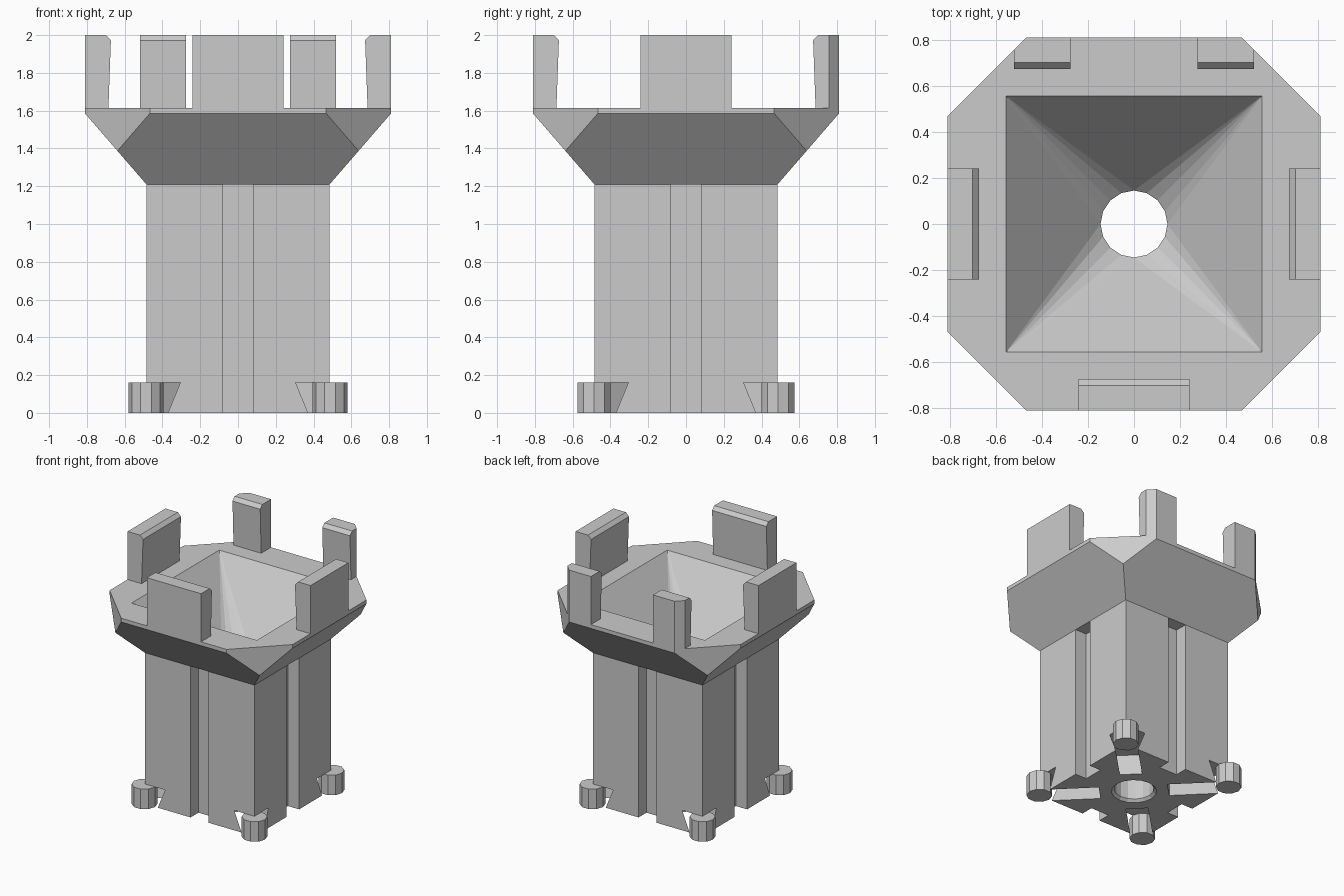
import bpy, bmesh, math
from mathutils import Matrix, Vector

cube = bpy.data.objects.get("Cube")
if cube:
    bpy.data.objects.remove(cube, do_unlink=True)

HALF, RIM, TOP, FLARE = 0.485, 0.81, 1.615, 1.21

stone = bpy.data.materials.new("stone_grey")
stone.use_nodes = True
GREY = (0.6, 0.6, 0.6, 1)
stone.diffuse_color = GREY
stone.node_tree.nodes["Principled BSDF"].inputs["Base Color"].default_value = GREY


def ring(radius, z, sides):
    """Points of a regular polygon at height z."""
    return [(radius * math.cos(math.tau * i / sides),
             radius * math.sin(math.tau * i / sides), z) for i in range(sides)]


def square(half, z):
    return [(x, y, z) for x in (-half, half) for y in (-half, half)]


def octagon(z):
    """Rim outline with cut corners."""
    c = 0.467
    return [p for a in (-1, 1) for b in (-1, 1)
            for p in ((a * RIM, b * c, z), (a * c, b * RIM, z))]


def box(x, y, z):
    return [(a, b, c) for a in x for b in y for c in z]


def solid(name, points, angle=0):
    """Convex solid around the points, turned about z."""
    bm = bmesh.new()
    turn = Matrix.Rotation(angle, 3, 'Z')
    for p in points:
        bm.verts.new(turn @ Vector(p))
    bmesh.ops.convex_hull(bm, input=bm.verts)
    bmesh.ops.dissolve_limit(bm, angle_limit=0.01, verts=bm.verts, edges=bm.edges)
    bmesh.ops.recalc_face_normals(bm, faces=bm.faces)
    mesh = bpy.data.meshes.new(name)
    bm.to_mesh(mesh)
    bm.free()
    mesh.materials.append(stone)
    obj = bpy.data.objects.new(name, mesh)
    bpy.context.collection.objects.link(obj)
    return obj


def combine(target, tool, operation):
    """Apply one boolean and drop the tool."""
    mod = target.modifiers.new("cut", 'BOOLEAN')
    mod.operation, mod.solver, mod.object = operation, 'EXACT', tool
    bpy.context.view_layer.objects.active = target
    bpy.ops.object.modifier_apply(modifier=mod.name)
    bpy.data.objects.remove(tool, do_unlink=True)


def trim_corners(target):
    combine(target, solid("corner_trim", octagon(1) + octagon(3)), 'INTERSECT')


# Flared head with vertical cut corners
head = solid("head", square(HALF, FLARE) + square(RIM, 1.585) + square(RIM, TOP))
trim_corners(head)

# Shaft joined to the head
tower = solid("tower", square(HALF, 0) + square(HALF, FLARE + 0.08))
combine(tower, head, 'UNION')

# Funnel, round bore and flared bore mouth
combine(tower, solid("funnel", square(0.555, TOP + 0.1) + square(0.555, TOP)
                     + ring(0.145, 1.12, 16)), 'DIFFERENCE')
combine(tower, solid("bore", ring(0.145, -0.1, 16) + ring(0.145, 1.13, 16)), 'DIFFERENCE')
combine(tower, solid("bore_mouth", ring(0.185, -0.02, 16) + ring(0.145, 0.02, 16)), 'DIFFERENCE')

# Side grooves, diagonal dovetail slots and corner pegs
for i in range(4):
    a = i * math.pi / 2
    combine(tower, solid("groove", box((-0.08, 0.08), (-0.6, -0.385), (-0.1, FLARE)), a),
            'DIFFERENCE')
    diagonal = a + math.pi / 4
    slot = box((0.25, 0.9), (-0.127, 0.127), (0.16,)) + box((0.25, 0.9), (-0.075, 0.075), (-0.02,))
    combine(tower, solid("slot", slot, diagonal), 'DIFFERENCE')
    peg = solid("corner_peg", ring(0.093, 0, 10) + ring(0.093, 0.16, 10))
    reach = 0.487 * math.sqrt(2)
    peg.location = (reach * math.cos(diagonal), reach * math.sin(diagonal), 0)


# Battlements with a bevelled inner top edge
def battlement(name, x0, x1, angle):
    profile = [(-RIM, TOP), (-RIM, 2), (-0.7, 2), (-0.673, 1.972), (-0.686, TOP)]
    return solid(name, [(x, y, z) for x in (x0, x1) for y, z in profile], angle)


for name, quarter in (("front", 0), ("left", 1), ("right", 3)):
    battlement(name + "_battlement", -0.24, 0.24, quarter * math.pi / 2)
for name, x0, x1 in (("back_right", 0.275, 0.52), ("back_left", -0.52, -0.275)):
    trim_corners(battlement(name + "_battlement", x0, x1, math.pi))
